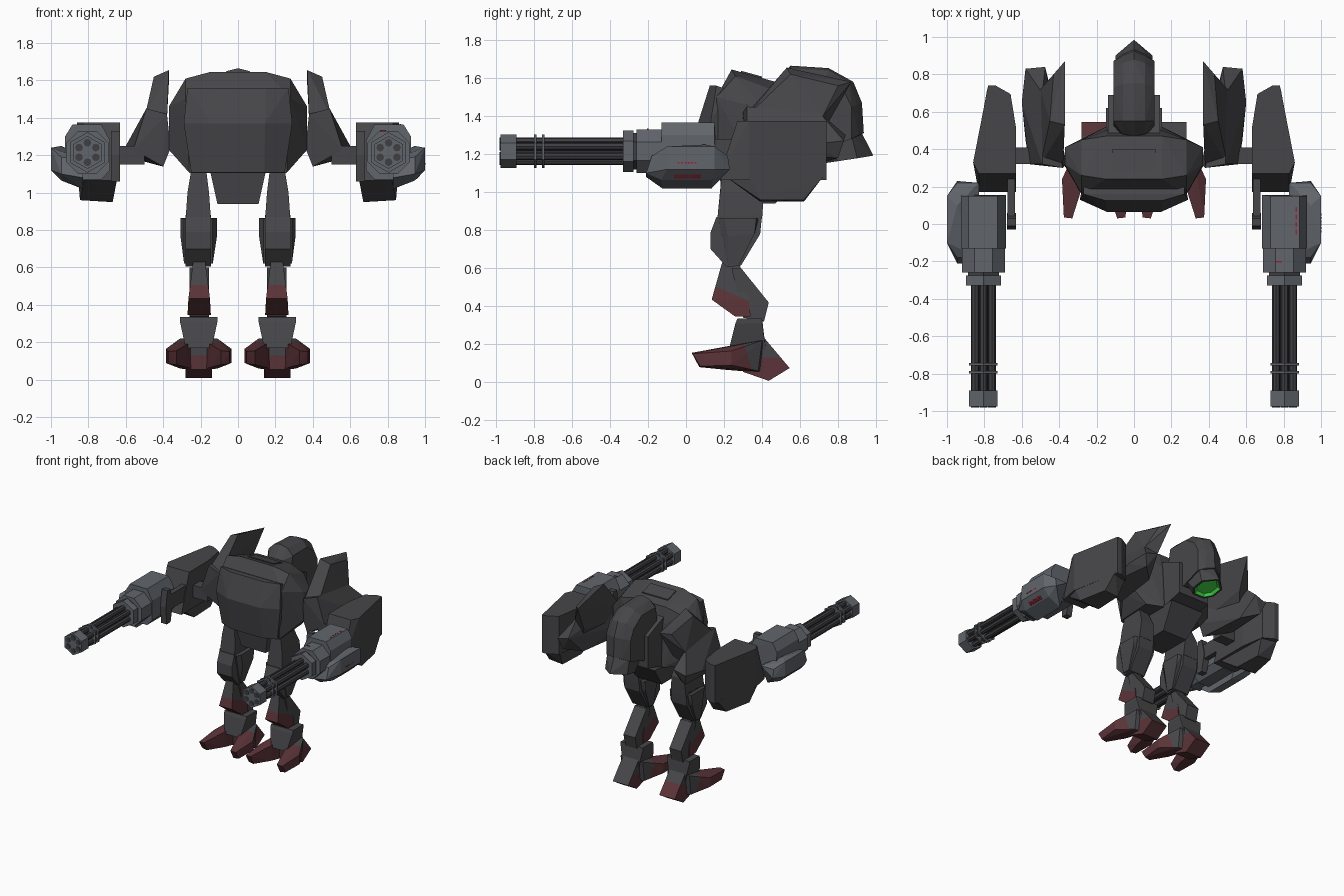
import bpy, bmesh, math
from mathutils import Vector

if "Cube" in bpy.data.objects:
    bpy.data.objects.remove(bpy.data.objects["Cube"])


def material(name, r, g, b):
    m = bpy.data.materials.new(name)
    m.diffuse_color = (r, g, b, 1)
    m.use_nodes = True
    m.node_tree.nodes["Principled BSDF"].inputs["Base Color"].default_value = m.diffuse_color
    return m


ARMOUR = material("dark armour", .062, .062, .067)
STEEL = material("blue grey steel", .12, .132, .15)
BARREL = material("barrel grey", .05, .05, .056)
RED = material("dark red paint", .105, .034, .04)
VENT = material("bright red vent", .35, .015, .03)
GREEN = material("green lens", .06, .75, .07)


def finish(name, bm, mat):
    bmesh.ops.recalc_face_normals(bm, faces=bm.faces)
    me = bpy.data.meshes.new(name)
    bm.to_mesh(me)
    bm.free()
    me.materials.append(mat)
    ob = bpy.data.objects.new(name, me)
    bpy.context.collection.objects.link(ob)
    return ob


def hull(name, pts, mat=ARMOUR, s=1, sym=False):
    """Faceted solid around points; sym adds the points mirrored in x."""
    bm = bmesh.new()
    for x, y, z in pts:
        bm.verts.new((x * s, y, z))
        if sym:
            bm.verts.new((-x, y, z))
    res = bmesh.ops.convex_hull(bm, input=bm.verts)
    junk = {v for v in res["geom_interior"] + res["geom_unused"] if isinstance(v, bmesh.types.BMVert)}
    bmesh.ops.delete(bm, geom=list(junk), context='VERTS')
    bmesh.ops.dissolve_limit(bm, angle_limit=.03, verts=bm.verts, edges=bm.edges)
    return finish(name, bm, mat)


def layers(*rows):
    """Each row: x and a list of (y, z) outline points."""
    return [(x, y, z) for x, yz in rows for y, z in yz]


def stack(*rows):
    """Each row: z, x0, x1, y0, y1."""
    return [(x, y, z) for z, x0, x1, y0, y1 in rows for x in (x0, x1) for y in (y0, y1)]


def prism(name, x, z, r, y0, y1, n, mat, turn=0.0):
    """Round or polygonal bar along y."""
    bm = bmesh.new()
    rings = [[bm.verts.new((x + r * math.sin(turn + i * math.tau / n), y,
                            z + r * math.cos(turn + i * math.tau / n))) for i in range(n)]
             for y in (y0, y1)]
    for i in range(n):
        j = (i + 1) % n
        bm.faces.new((rings[0][i], rings[0][j], rings[1][j], rings[1][i]))
    for ring in rings:
        bm.faces.new(ring)
    return finish(name, bm, mat)


def paint(ob, co, no, mat, skip=None):
    """Cut along a plane and paint its positive side, except faces turned towards skip."""
    bm = bmesh.new()
    bm.from_mesh(ob.data)
    co, no = Vector(co), Vector(no)
    bmesh.ops.bisect_plane(bm, geom=bm.verts[:] + bm.edges[:] + bm.faces[:], plane_co=co, plane_no=no)
    bm.normal_update()
    ob.data.materials.append(mat)
    for f in bm.faces:
        if (f.calc_center_median() - co).dot(no) > 0 and not (skip and f.normal.dot(Vector(skip)) > .5):
            f.material_index = 1
    bm.to_mesh(ob.data)
    bm.free()


def lens(ob, direction, frame, rim, depth, mat):
    """Frame, then recess and paint the large face that best matches a direction."""
    bm = bmesh.new()
    bm.from_mesh(ob.data)
    bm.normal_update()
    d = Vector(direction).normalized()
    f = max(bm.faces, key=lambda q: q.normal.dot(d) + q.calc_area() * .5)
    bmesh.ops.inset_region(bm, faces=[f], thickness=frame)
    walls = bmesh.ops.inset_region(bm, faces=[f], thickness=rim)["faces"]
    bmesh.ops.translate(bm, verts=f.verts, vec=-f.normal * depth)
    ob.data.materials.append(mat)
    for q in [f] + walls:
        q.material_index = 1
    bm.to_mesh(ob.data)
    bm.free()


# Torso, front plate, roof hatch, pelvis and neck
hull("torso", [(.15, .24, 1.645), (.28, .26, 1.61), (.28, .16, 1.5), (.15, .47, 1.58), (.28, .45, 1.54),
               (.37, .32, 1.46), (.37, .41, 1.44), (.37, .31, 1.23), (.37, .41, 1.25),
               (.26, .16, 1.106), (.15, .52, 1.106), (.26, .45, 1.12), (.15, .5, 1.45)], sym=True)
hull("front_plate", [(.27, .16, 1.56), (.15, .125, 1.56), (.29, .13, 1.37), (.145, .065, 1.37),
                     (.25, .15, 1.108), (.14, .105, 1.108), (.27, .22, 1.54), (.25, .22, 1.108)], sym=True)
hull("roof_hatch", [(.115, .29, 1.62), (.115, .4, 1.59), (.115, .29, 1.638), (.115, .4, 1.608)], sym=True)
hull("pelvis", [(.15, .17, 1.12), (.15, .62, 1.12), (.11, .2, .94), (.11, .47, .94)], sym=True)
hull("neck", [(.14, .45, 1.52), (.14, .69, 1.42), (.14, .69, 1.16), (.14, .45, 1.1)], sym=True)

# Hooded head with a lens under its snout
hull("head_hood", layers((0, [(.47, 1.58), (.55, 1.665), (.75, 1.652), (.88, 1.58), (.925, 1.47), (.935, 1.31)]),
                         (.06, [(.48, 1.57), (.55, 1.65), (.75, 1.64), (.86, 1.57), (.9, 1.46), (.91, 1.3)]),
                         (.11, [(.53, 1.5), (.55, 1.6), (.73, 1.6), (.83, 1.53), (.87, 1.45), (.87, 1.28),
                                (.7, 1.22), (.5, 1.35)])), sym=True)
snout = hull("snout", [(0, .985, 1.192), (.1, .9, 1.178), (.1, .8, 1.163), (.05, .74, 1.154),
                       (.1, .87, 1.3), (0, .925, 1.31), (.1, .7, 1.28), (.07, .72, 1.22)], sym=True)
lens(snout, (0, .1, -1), .016, .02, .018, GREEN)

for s, side in ((-1, "left"), (1, "right")):
    # Shoulder fin, shoulder pad and joint
    hull(side + "_shoulder_fin", [(.38, .3, 1.39), (.37, .53, 1.655), (.37, .87, 1.58), (.4, .745, 1.36),
                                  (.45, .55, 1.62), (.43, .8, 1.56), (.5, .32, 1.4), (.5, .72, 1.4),
                                  (.4, .32, 1.28), (.48, .32, 1.28), (.45, .68, 1.28)], s=s)
    hull(side + "_shoulder_pad", [(.38, .3, 1.42), (.49, .32, 1.45), (.49, .7, 1.42), (.56, .32, 1.23),
                                  (.58, .45, 1.19), (.6, .65, 1.25), (.58, .83, 1.27), (.475, .84, 1.3),
                                  (.4, .32, 1.14), (.36, .32, 1.24), (.44, .7, 1.15), (.55, .8, 1.18)], s=s)
    hull(side + "_shoulder_joint", stack((1.15, .5, .66, .32, .41), (1.25, .5, .66, .32, .41)), s=s)

    # Upper arm block, lower keel and inner bracket
    hull(side + "_arm_block", [(x, y, z) for z in (1.375, 1.065) for x, y in
                               ((.63, .17 if z < 1.2 else .27), (.63, .51), (.66, .695), (.74, .74), (.78, .74),
                                (.86, .33), (.83, .17 if z < 1.2 else .27))], s=s)
    hull(side + "_arm_keel", [(.645, .21, 1.08), (.82, .21, 1.08), (.855, .34, 1.08), (.785, .72, 1.08),
                              (.66, .69, 1.08), (.67, .39, .95), (.845, .39, .96), (.8, .62, .96),
                              (.68, .62, .95)], s=s)
    hull(side + "_arm_bracket", stack((1.28, .635, .675, .02, .26), (1.16, .635, .675, .02, .26)), s=s)
    hull(side + "_bracket_blade", stack((1.33, .63, .68, -.01, .03), (1.2, .63, .68, -.03, .06),
                                        (1.06, .63, .68, -.02, .03)), s=s)

    # Gun housing, outer pod and collars
    gx, gz = .805 * s, 1.215
    hull(side + "_gun_housing", layers((.685, [(-.13, 1.28), (.155, 1.28), (.155, 1.12), (-.13, 1.12)]),
                                       (.73, [(-.13, 1.365), (.15, 1.365), (.155, 1.07), (-.13, 1.07)]),
                                       (.885, [(-.13, 1.365), (.15, 1.365), (.155, 1.07), (-.13, 1.07)]),
                                       (.925, [(-.13, 1.3), (.15, 1.3), (.155, 1.1), (-.13, 1.1)])), STEEL, s)
    hull(side + "_gun_pod", layers((1.0, [(-.1, 1.24), (.15, 1.24), (.15, 1.12), (-.1, 1.12)]),
                                   (.945, [(-.18, 1.19), (.1, 1.25), (.22, 1.19), (.23, 1.12), (.14, 1.065),
                                           (-.13, 1.065), (-.21, 1.1)]),
                                   (.83, [(-.18, 1.18), (.22, 1.19), (.135, 1.02), (-.125, 1.02), (-.21, 1.08)])),
         STEEL, s)
    prism(side + "_gun_neck", gx, gz, .125, -.26, -.12, 8, STEEL, math.pi / 8)
    prism(side + "_gun_collar", gx, gz, .108, -.33, -.275, 6, STEEL)
    prism(side + "_gun_collar_groove", gx, gz, .095, -.28, -.25, 6, BARREL)

    # Six barrels with two clamps and a muzzle block
    for i in range(6):
        a = i * math.tau / 6
        prism(f"{side}_barrel_{i + 1}", gx + .052 * math.sin(a), gz + .052 * math.cos(a), .021,
              -.98, -.3, 8, BARREL)
    prism(side + "_barrel_core", gx, gz, .028, -.95, -.3, 6, BARREL)
    for y in (-.793, -.75):
        prism(side + "_barrel_clamp", gx, gz, .088, y - .006, y + .006, 6, STEEL)
    prism(side + "_muzzle", gx, gz, .088, -.976, -.89, 6, STEEL)

    # Hip, thigh with knee plates
    hull(side + "_hip", stack((1.12, .17, .25, .19, .36), (1.0, .155, .27, .18, .41),
                              (.86, .145, .28, .165, .4)), s=s)
    thigh = [(.16, .87), (.13, .79), (.13, .7), (.215, .605), (.29, .615), (.39, .78), (.4, .88)]
    hull(side + "_thigh", layers((.145, thigh), (.28, thigh)), s=s)
    plate = [(.2, .865), (.37, .865), (.36, .78), (.22, .77)]
    hull(side + "_thigh_plate", layers((.112, plate), (.308, plate)) +
         layers((.135, [(.17, .86), (.38, .86), (.22, .62), (.28, .62)]),
                (.288, [(.17, .86), (.38, .86), (.22, .62), (.28, .62)])), s=s)

    # Shin, calf and ankle
    shin = hull(side + "_shin", stack((.63, .175, .24, .19, .28), (.435, .15, .265, .135, .33),
                                      (.345, .145, .27, .26, .34)), s=s)
    paint(shin, (0, .2, .485), (0, -.45, -1), RED)
    calf = [(.24, .6), (.29, .6), (.37, .5), (.435, .42), (.41, .32), (.3, .34)]
    hull(side + "_calf", layers((.155, calf), (.26, calf)), s=s)
    hull(side + "_ankle", stack((.335, .11, .31, .27, .4), (.31, .11, .31, .26, .4),
                                (.17, .14, .28, .225, .42)), s=s)

    # Heel and two splayed toes
    heel = hull(side + "_heel", layers(*[(x, [(.29, .2), (.41, .235), (.545, .075), (.435, .008), (.3, .055)])
                                         for x in (.14, .28)]), s=s)
    if s > 0:
        paint(heel, (0, .42, .13), (0, 0, -1), RED, skip=(0, .77, .64))
    else:
        paint(heel, (0, .47, .165), (0, .2, -1), RED)
    for k, which in ((-1, "inner"), (1, "outer")):
        toe = hull(f"{side}_{which}_toe", [(.21 + k * dx, y, z) for dx, y, z in
                   ((.02, .41, .225), (.1, .4, .22), (.02, .4, .05), (.1, .38, .06),
                    (.12, .03, .155), (.165, .035, .15), (.12, .07, .08), (.165, .075, .085),
                    (.175, .24, .165), (.175, .24, .09), (.06, .22, .19), (.06, .22, .065))], s=s)
        paint(toe, (0, .33, .12), (0, -1, -.3), RED)

# Vent slits on the right gun: pod side, pod slope, housing roof and neck roof
for i in range(6):
    y = -.045 + i * .018
    hull("side_slit", stack((1.151, .998, 1.002, y, y + .011), (1.159, .998, 1.002, y, y + .011)), VENT)
for i in range(9):
    y = -.06 + i * .0155
    hull("slope_slit", stack((1.073, .945, .957, y, y + .011), (1.093, .965, .976, y, y + .011)), VENT)
for i in range(4):
    y = -.055 + i * .04
    hull("roof_slit", stack((1.362, .864, .872, y, y + .026), (1.367, .864, .872, y, y + .026)), VENT)
hull("neck_slit", stack((1.328, .76, .79, -.206, -.198), (1.334, .76, .79, -.206, -.198)), VENT)
